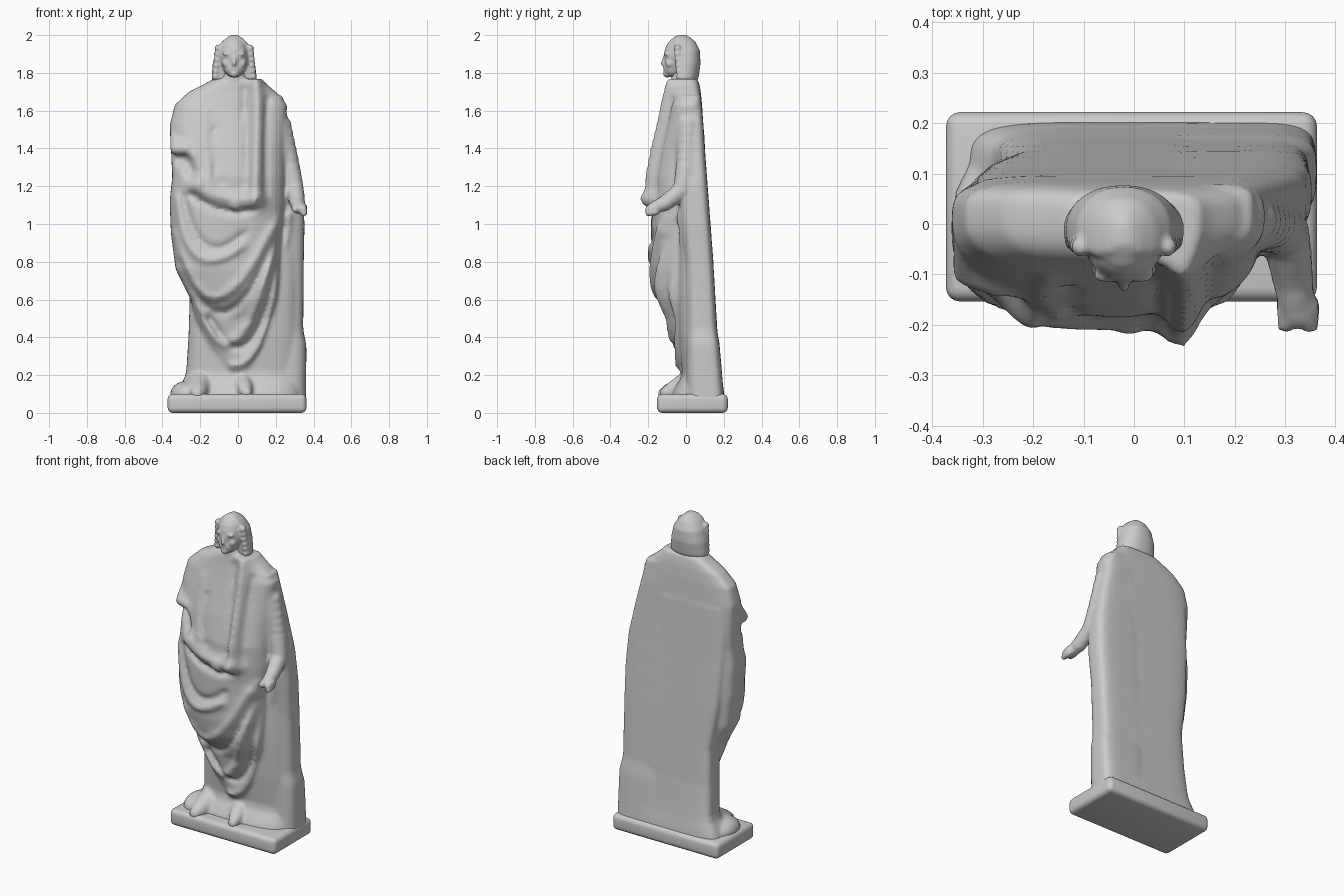
import bpy, bmesh, math
from mathutils import Vector, Matrix

# Drapery folds in the front plane: amplitude, width, then three x,z bezier points
FOLDS = [
    (.045, .035, .10, 1.80, .11, 1.40, .09, 1.10),    # shoulder band
    (-.02, .014, .035, 1.72, .05, 1.45, .04, 1.2),
    (-.02, .014, .155, 1.66, .14, 1.4, .15, 1.15),
    (.028, .035, -.23, 1.20, -.05, 1.10, .12, 1.14),  # waist roll
    (-.03, .016, -.25, 1.16, -.08, 1.02, .10, 1.08),
    (.02, .02, -.33, 1.15, -.28, .65, .02, .88),      # hanging folds
    (-.02, .016, -.29, 1.15, -.20, .72, .03, .95),
    (.02, .022, -.34, .95, -.16, .25, .18, .98),
    (-.022, .018, -.31, .80, -.08, .20, .20, .92),
    (.025, .025, -.24, .62, .0, -.04, .22, 1.02),
    (-.025, .018, -.15, .50, .10, .02, .24, 1.0),
    (.02, .02, -.03, .25, .17, .22, .27, 1.05),
    (-.05, .035, -.31, 1.34, -.26, 1.36, -.24, 1.28),  # sleeve opening
    (.025, .025, -.36, 1.41, -.26, 1.46, -.20, 1.22),
    (.012, .018, -.17, 1.6, -.19, 1.4, -.14, 1.2),
    (-.012, .014, -.13, 1.5, -.16, 1.4, -.1, 1.22),
]


def segments(f, n=8):
    a, b, c = Vector(f[2:4]), Vector(f[4:6]), Vector(f[6:8])
    p = [a * (1 - t) ** 2 + b * 2 * t * (1 - t) + c * t * t for t in (i / n for i in range(n + 1))]
    return [(u.x, u.y, v.x - u.x, v.y - u.y, (v - u).length_squared) for u, v in zip(p, p[1:])]


CURVES = [(f[0], f[1], segments(f)) for f in FOLDS]


def fold_height(x, z, active):
    h = 0
    for amp, w, segs in active:
        best = 9
        for ax, az, dx, dz, ll in segs:
            t = max(0, min(1, ((x - ax) * dx + (z - az) * dz) / ll))
            best = min(best, (x - ax - t * dx) ** 2 + (z - az - t * dz) ** 2)
        h += amp * math.exp(-best / (w * w))
    return h


def curves_near(z):
    """Only the fold pieces that can reach this height."""
    near = []
    for amp, w, segs in CURVES:
        r = 2.5 * w
        hit = [s for s in segs if min(s[1], s[1] + s[3]) - r < z < max(s[1], s[1] + s[3]) + r]
        if hit:
            near.append((amp, w, hit))
    return near


def loft(shape, keys, nf=2.5, nb=4, mid=.6, rings=60, seg=72, folds=True):
    """Stack of superellipse sections; each key is z, left, right, front, back."""
    verts, faces = shape
    start = len(verts)
    z0, z1 = keys[0][0], keys[-1][0]
    for i in range(rings + 1):
        z = z0 + (z1 - z0) * i / rings
        k = next((k for k in range(len(keys) - 1) if z <= keys[k + 1][0]), len(keys) - 2)
        a, b = keys[k], keys[k + 1]
        t = min(1, (z - a[0]) / (b[0] - a[0]))
        xl, xr, yf, yb = (p + (q - p) * t for p, q in zip(a[1:], b[1:]))
        ym = yf + (yb - yf) * mid
        active = curves_near(z) if folds else []
        for j in range(seg):
            ang = 2 * math.pi * j / seg
            c, s = math.cos(ang), math.sin(ang)
            e = 2 / (nb if s > 0 else nf)
            x = (xl + xr) / 2 + (xr - xl) / 2 * math.copysign(abs(c) ** e, c)
            y = ym + (yb - ym if s > 0 else ym - yf) * math.copysign(abs(s) ** e, s)
            if active and s < -.05:
                y -= fold_height(x, z, active) * min(1, -s * 1.6)
            verts.append((x, y, z))
    for i in range(rings):
        r = start + i * seg
        for j in range(seg):
            n = (j + 1) % seg
            faces.append((r + j, r + n, r + seg + n, r + seg + j))
    faces.append(tuple(range(start + seg - 1, start - 1, -1)))
    faces.append(tuple(range(start + rings * seg, start + (rings + 1) * seg)))


# One unit sphere reused for every rounded lump
tmp = bmesh.new()
bmesh.ops.create_uvsphere(tmp, u_segments=16, v_segments=10, radius=1)
BALL_V = [v.co.copy() for v in tmp.verts]
BALL_F = [[v.index for v in f.verts] for f in tmp.faces]
tmp.free()


def ball(shape, loc, size, tilt=0):
    verts, faces = shape
    n = len(verts)
    m = Matrix.Translation(loc) @ Matrix.Rotation(tilt, 4, 'Y') @ Matrix.Diagonal((*size, 1))
    verts.extend((m @ v)[:] for v in BALL_V)
    faces.extend([n + i for i in f] for f in BALL_F)


def limb(shape, pts):
    """Chain of overlapping balls; each point is x, y, z, radius."""
    for a, b in zip(pts, pts[1:]):
        for i in range(6):
            p = [u + (v - u) * i / 5 for u, v in zip(a, b)]
            ball(shape, p[:3], (p[3],) * 3)


def finish(shape, name, voxel, smooth):
    me = bpy.data.meshes.new(name)
    me.from_pydata(shape[0], [], shape[1])
    ob = bpy.data.objects.new(name, me)
    bpy.context.collection.objects.link(ob)
    r = ob.modifiers.new("blend", 'REMESH')
    r.mode, r.voxel_size, r.use_smooth_shade = 'VOXEL', voxel, True
    s = ob.modifiers.new("soften", 'SMOOTH')
    s.factor, s.iterations = .5, smooth


# Plinth
base = bmesh.new()
bmesh.ops.create_cube(base, size=1, matrix=Matrix.Translation((-.005, .034, .05)) @ Matrix.Diagonal((.735, .375, .10, 1)))
bmesh.ops.bevel(base, geom=base.edges[:], offset=.028, segments=4, profile=.5, affect='EDGES')
me = bpy.data.meshes.new("plinth")
base.to_mesh(me)
base.free()
plinth = bpy.data.objects.new("plinth", me)
bpy.context.collection.objects.link(plinth)
bpy.context.view_layer.objects.active = plinth
plinth.select_set(True)
bpy.ops.object.shade_smooth_by_angle(angle=math.radians(40))

# Draped body: wrapped cloth from hem to shoulders
body = ([], [])
loft(body, [
    (.22, -.07, .08, -.03, .06), (.35, -.17, .15, -.06, .08), (.50, -.23, .19, -.09, .10),
    (.60, -.25, .21, -.145, .10), (.66, -.28, .215, -.17, .10), (.76, -.33, .22, -.185, .10),
    (.95, -.355, .23, -.185, .10), (1.12, -.362, .25, -.185, .10), (1.25, -.348, .25, -.185, .10),
    (1.40, -.355, .25, -.155, .098), (1.52, -.362, .255, -.125, .092), (1.63, -.335, .26, -.10, .085),
    (1.70, -.26, .20, -.085, .078), (1.745, -.17, .145, -.08, .07), (1.768, -.13, .13, -.07, .06)],
    rings=90)
# mantle falling down the right side onto the support block
loft(body, [
    (.04, .06, .36, .0, .205), (.36, .05, .362, .0, .178), (.44, .04, .345, .0, .165),
    (.80, .03, .348, -.01, .145), (1.0, .03, .352, -.03, .13), (1.2, .03, .34, -.05, .115),
    (1.4, .03, .30, -.06, .10), (1.56, .03, .262, -.06, .09), (1.68, .03, .235, -.05, .078)],
    nf=3.5, rings=60)
# straight skirt and flat back
loft(body, [
    (.04, -.34, .34, -.09, .205), (.12, -.32, .33, -.07, .20), (.20, -.275, .32, -.02, .188),
    (.40, -.262, .32, -.04, .168), (.62, -.255, .32, -.05, .155), (.9, -.30, .32, -.05, .135),
    (1.2, -.32, .30, -.03, .112), (1.5, -.32, .24, -.03, .095)], nf=3, nb=5, rings=40, folds=False)
# gathered pouch at the waist
ball(body, (-.01, -.175, 1.12), (.05, .045, .05))
ball(body, (-.10, -.165, 1.15), (.08, .04, .04), .3)
# raised sleeve edge on the left
limb(body, [(-.33, -.02, 1.50, .03), (-.325, -.09, 1.40, .035), (-.27, -.115, 1.40, .03)])
# bent right arm and hand
limb(body, [(.235, .01, 1.52, .05), (.275, .0, 1.3, .055), (.30, -.02, 1.18, .05),
            (.315, -.11, 1.11, .042), (.32, -.15, 1.095, .036)])
ball(body, (.325, -.165, 1.085), (.042, .045, .032))
for x, z in ((.30, 1.085), (.348, 1.09), (.35, 1.065)):
    limb(body, [(x, -.16, z, .02), (x, -.203, z - .01, .016)])
# feet and hem
limb(body, [(-.20, .02, .15, .07), (-.21, -.08, .11, .05), (-.215, -.115, .10, .035)])
limb(body, [(.02, .02, .17, .06), (.035, -.06, .13, .045), (.045, -.11, .105, .03)])
ball(body, (-.27, .02, .10), (.09, .12, .07))
# neck and collar
limb(body, [(-.02, -.01, 1.70, .07), (-.02, -.02, 1.80, .06)])
limb(body, [(.115, .02, 1.735, .03), (.10, -.07, 1.735, .028)])
finish(body, "draped_body", .011, 3)

# Head with bobbed hair
head = ([], [])
loft(head, [
    (1.755, -.135, .092, -.04, .055), (1.77, -.14, .10, -.045, .066), (1.85, -.134, .09, -.05, .077),
    (1.92, -.115, .075, -.06, .073), (1.965, -.085, .045, -.07, .05), (1.99, -.055, .015, -.06, .02),
    (2.001, -.035, -.005, -.04, .0)], nf=4, nb=2.2, mid=.3, rings=24, seg=48, folds=False)
# face, brow, nose, cheeks and chin
ball(head, (-.02, -.035, 1.885), (.078, .083, .11))
ball(head, (-.02, -.07, 1.825), (.055, .05, .05))
ball(head, (-.02, -.10, 1.795), (.025, .022, .02))
limb(head, [(-.02, -.112, 1.885, .01), (-.02, -.123, 1.85, .012)])
for s in (-1, 1):
    ball(head, (-.02 + s * .032, -.102, 1.90), (.03, .014, .01))
    ball(head, (-.02 + s * .04, -.085, 1.85), (.025, .025, .025))
    limb(head, [(-.02 + s * .085, -.045, 1.93, .02), (-.02 + s * .10, -.035, 1.78, .018)])
finish(head, "head", .007, 3)
